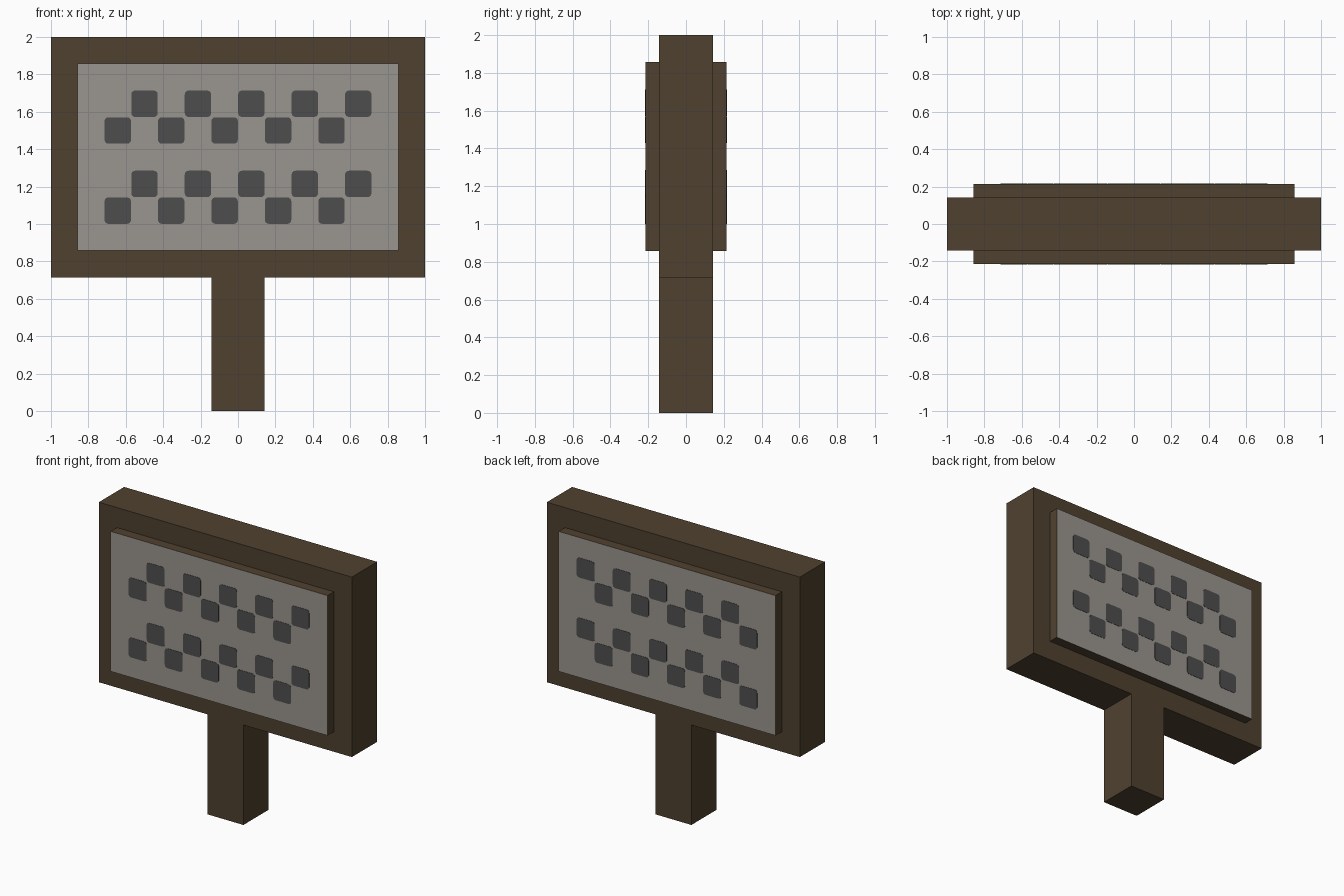
import bpy, bmesh, math
from mathutils import Vector

if "Cube" in bpy.data.objects:
    bpy.data.objects.remove(bpy.data.objects["Cube"])

U = 1 / 7  # building grid unit


def material(name, rgb):
    m = bpy.data.materials.new(name)
    m.diffuse_color = (*rgb, 1)
    m.use_nodes = True
    m.node_tree.nodes["Principled BSDF"].inputs["Base Color"].default_value = m.diffuse_color
    return m


WOOD = material("dark_wood", (0.078, 0.053, 0.028))
STONE = material("warm_grey", (0.323, 0.300, 0.275))
DARK = material("dark_grey", (0.076, 0.076, 0.076))


def finish(bm, name, mats):
    bmesh.ops.recalc_face_normals(bm, faces=bm.faces)
    me = bpy.data.meshes.new(name)
    for m in mats:
        me.materials.append(m)
    bm.to_mesh(me)
    bm.free()
    ob = bpy.data.objects.new(name, me)
    bpy.context.collection.objects.link(ob)
    return ob


def box(name, lo, hi, mats, face_rule=None):
    bm = bmesh.new()
    bmesh.ops.create_cube(bm, size=1)
    lo, hi = Vector(lo), Vector(hi)
    for v in bm.verts:
        v.co = (lo + hi) / 2 + v.co * (hi - lo)
    bm.normal_update()
    if face_rule:
        for f in bm.faces:
            f.material_index = face_rule(f)
    return finish(bm, name, mats)


# Post and board
box("post", (-U, -U, 0), (U, U, 5 * U), [WOOD])
box("board", (-7 * U, -U, 5 * U), (7 * U, U, 14 * U), [WOOD])


# Raised panels with grey faces, one on each side
for side, label in ((-1, "front"), (1, "back")):
    y0, y1 = sorted((side * U, side * 1.5 * U))
    box(label + "_panel", (-6 * U, y0, 6 * U), (6 * U, y1, 13 * U), [WOOD, STONE],
        lambda f: 1 if f.normal.y * side > 0.5 else 0)

    # Staggered rows of thin rounded tiles
    bm = bmesh.new()
    r, half, thick = 0.02, U / 2 - 0.001, 0.002
    for row_z, shift in ((11.5, 1), (10.5, 0), (8.5, 1), (7.5, 0)):
        for i in range(5):
            cx, cz = (-4.5 + 2 * i + shift) * U, row_z * U
            ring = []
            for k in range(4):
                mid = math.radians(45 + 90 * k)
                ox = math.copysign(half - r, math.cos(mid))
                oz = math.copysign(half - r, math.sin(mid))
                for j in range(5):
                    a = math.radians(90 * k + 22.5 * j)
                    ring.append(bm.verts.new((cx + ox + r * math.cos(a),
                                              side * 1.5 * U,
                                              cz + oz + r * math.sin(a))))
            face = bm.faces.new(ring)
            ext = bmesh.ops.extrude_face_region(bm, geom=[face], use_keep_orig=True)
            verts = [g for g in ext["geom"] if isinstance(g, bmesh.types.BMVert)]
            bmesh.ops.translate(bm, verts=verts, vec=(0, side * thick, 0))
    finish(bm, label + "_tiles", [DARK])
